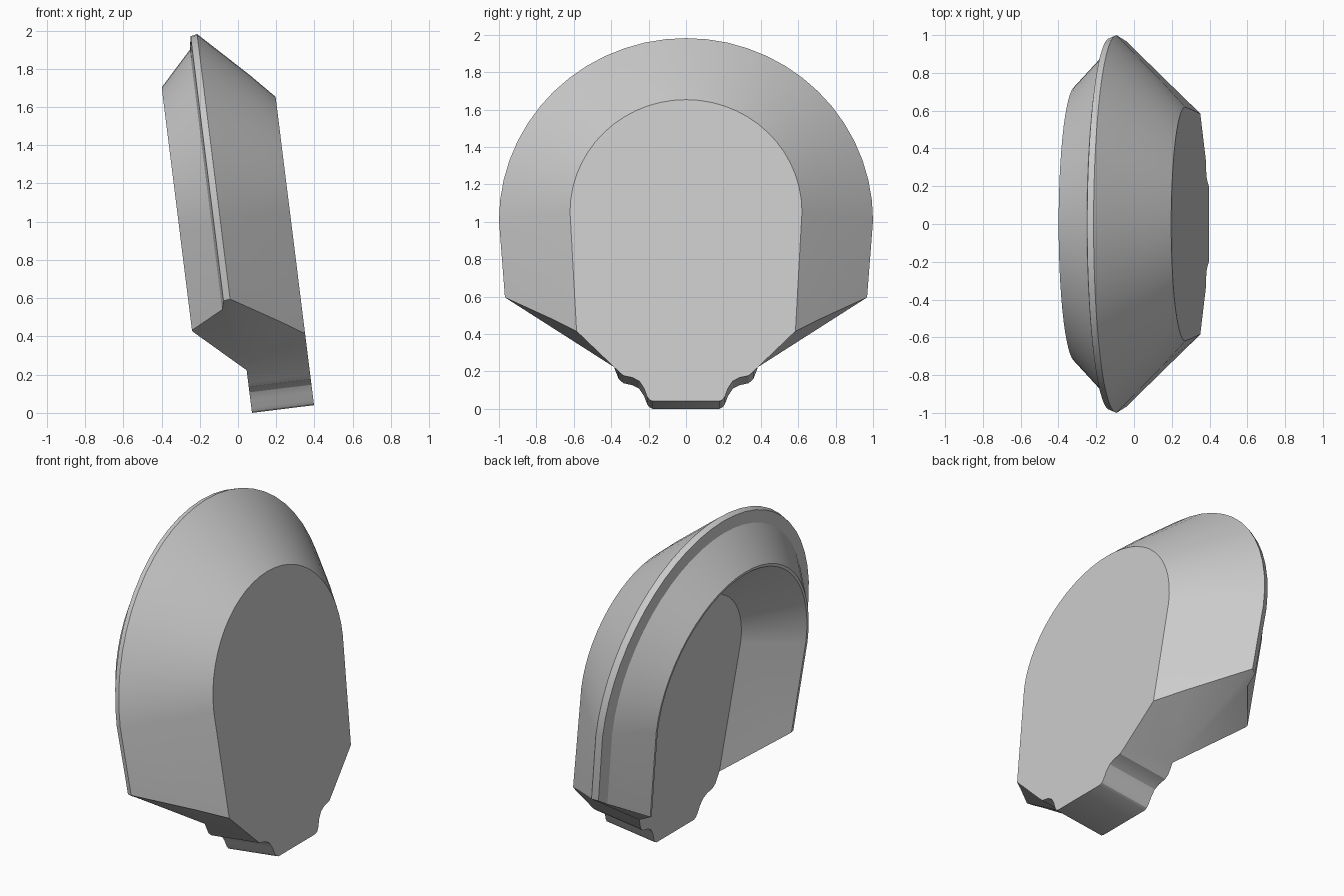
import bpy, bmesh, math
from mathutils import Matrix, Vector

cube = bpy.data.objects.get("Cube")
if cube:
    bpy.data.objects.remove(cube, do_unlink=True)

# Single grey material
grey = bpy.data.materials.new("plain grey")
grey.use_nodes = True
COLOR = (0.6, 0.6, 0.6, 1)
grey.diffuse_color = COLOR
grey.node_tree.nodes["Principled BSDF"].inputs["Base Color"].default_value = COLOR

ARC_STEPS = 28
CENTRE = 1.02      # height of the arc centre along the tilted body
DEPTH = 0.327      # distance from cavity floor to the outer flat face

# Outline rings: depth, arc half-width, arc rise, bottom corner y, bottom corner height
RINGS = [
    (0.0, 0.45, 0.45, 0.385, 0.225),       # cavity floor
    (-0.257, 0.712, 0.712, 0.672, 0.462),  # inner edge of the opening
    (-0.258, 0.728, 0.728, 0.688, 0.468),  # outer edge of the opening
    (-0.088, 0.91, 0.905, 0.875, 0.555),   # foot of the lip
    (-0.075, 0.985, 0.975, 0.95, 0.60),    # back of the lip
    (-0.040, 1.0, 0.982, 0.968, 0.605),    # front of the lip
    (0.207, 0.75, 0.735, 0.71, 0.455),     # lower wall break
    (DEPTH, 0.62, 0.605, 0.585, 0.377),    # outer flat face
]
# Half outline of the foot, from the flare down to the base
FOOT = [(0.36, 0.16), (0.335, 0.138), (0.285, 0.127), (0.25, 0.108),
        (0.225, 0.07), (0.208, 0.025), (0.196, 0.008), (0.178, 0.0)]


def outline(half, rise, yb, wb):
    """Arched outline from the +y bottom corner over the top to the -y one."""
    arc = [(half * math.cos(math.pi * i / ARC_STEPS),
            CENTRE + rise * math.sin(math.pi * i / ARC_STEPS))
           for i in range(ARC_STEPS + 1)]
    return [(yb, wb)] + arc + [(-yb, wb)]


bm = bmesh.new()


def verts_at(depth, points):
    return [bm.verts.new((depth, y, w)) for y, w in points]


# Tapered walls, lip and cavity
rings = [verts_at(r[0], outline(*r[1:])) for r in RINGS]
for a, b in zip(rings, rings[1:]):
    for i in range(len(a) - 1):
        bm.faces.new((a[i], a[i + 1], b[i + 1], b[i]))

# Foot sides and slanted undersides, once for each side
feet = {}
for side, end in ((1, 0), (-1, -1)):
    pts = [(side * y, w) for y, w in FOOT]
    inner, outer = verts_at(0.0, pts), verts_at(DEPTH, pts)
    feet[side] = (inner, outer)
    e = [r[end] for r in rings]
    bm.faces.new(e[:6])
    bm.faces.new((e[0], e[5], e[6]))
    bm.faces.new((e[0], e[6], e[7]))
    ins, outs = [e[0]] + inner, [e[7]] + outer
    for i in range(len(ins) - 1):
        bm.faces.new((ins[i], ins[i + 1], outs[i + 1], outs[i]))

# Cavity floor, outer flat face and base of the foot
for ring, k in ((rings[0], 0), (rings[-1], 1)):
    bm.faces.new(ring + feet[-1][k] + feet[1][k][::-1])
bm.faces.new((feet[1][0][-1], feet[1][1][-1], feet[-1][1][-1], feet[-1][0][-1]))

bmesh.ops.recalc_face_normals(bm, faces=bm.faces[:])
bmesh.ops.triangulate(bm, faces=[f for f in bm.faces if len(f.verts) > 4])

# Lean the whole body towards -x
lean = Matrix.Translation(Vector((0.073, 0, 0))) @ Matrix.Rotation(math.radians(-7.1), 4, 'Y')
bmesh.ops.transform(bm, matrix=lean, verts=bm.verts[:])

mesh = bpy.data.meshes.new("housing_shell")
bm.to_mesh(mesh)
bm.free()
mesh.materials.append(grey)
shell = bpy.data.objects.new("housing_shell", mesh)
bpy.context.collection.objects.link(shell)

bpy.ops.object.select_all(action='DESELECT')
shell.select_set(True)
bpy.context.view_layer.objects.active = shell
bpy.ops.object.shade_smooth_by_angle(angle=math.radians(25))
